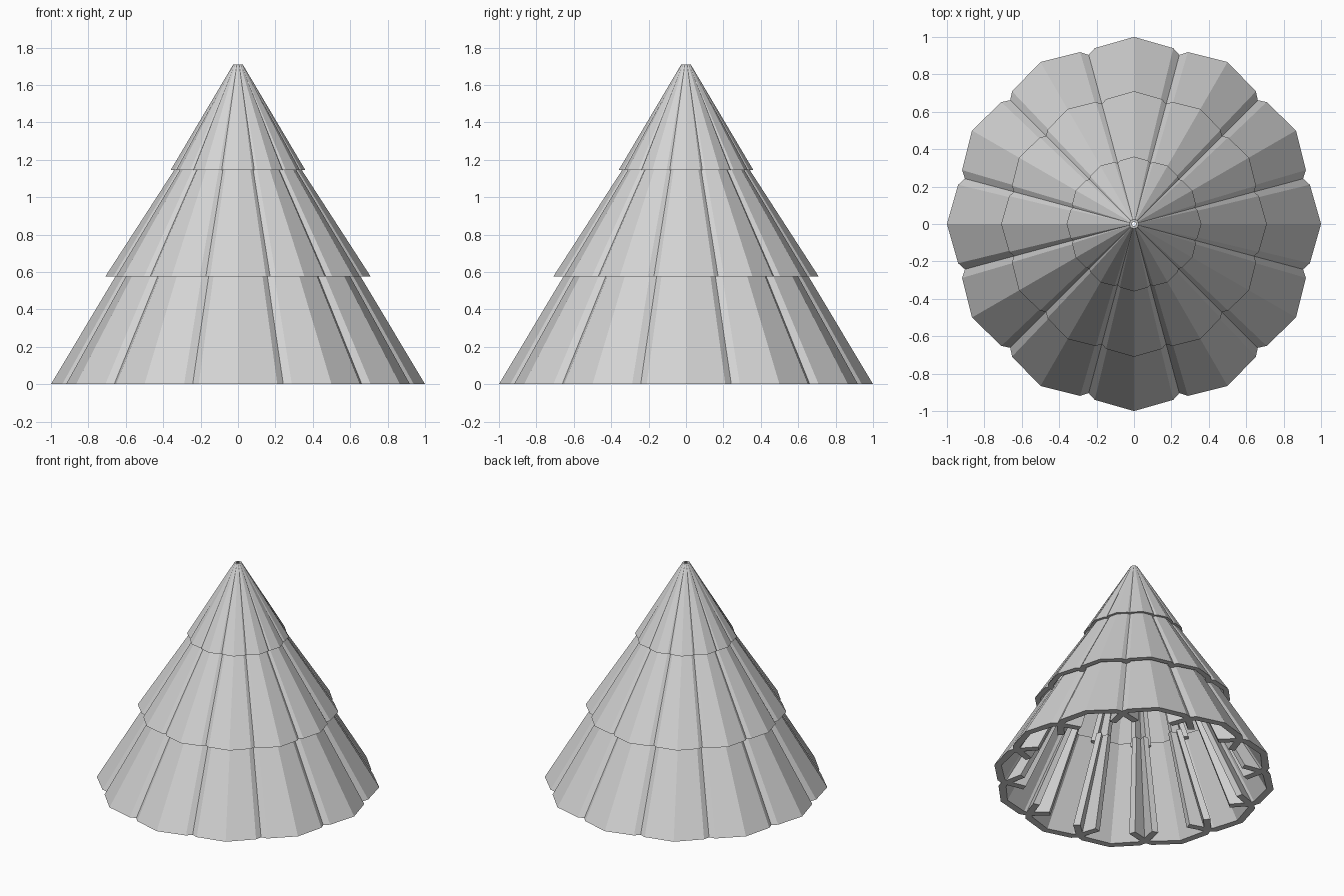
import bpy
import bmesh
import math
from mathutils import Matrix, Vector

PANELS = 12

if "Cube" in bpy.data.objects:
    bpy.data.objects.remove(bpy.data.objects["Cube"], do_unlink=True)

grey = bpy.data.materials.new("light grey")
grey.use_nodes = True
grey.diffuse_color = (0.65, 0.65, 0.65, 1)
grey.node_tree.nodes["Principled BSDF"].inputs["Base Color"].default_value = grey.diffuse_color


def panel_section(scale, z, width):
    """Skin and lining of one folded panel facing +y, with flaps curling inwards."""
    t = 0.012 + 0.036 * scale
    half = [(0.305, 0.74), (0.255, 0.89), (0.21, 0.94), (0, 1)]
    shift = [(-1, -0.25), (-0.95, -0.4), (-0.5, -1), (0, -1.05)]
    skin = [Vector((x * scale * width, y * scale, z)) for x, y in half]
    lining = [p + Vector((dx * t, dy * t, 0)) for p, (dx, dy) in zip(skin, shift)]
    return [line + [Vector((-p.x, p.y, z)) for p in reversed(line[:-1])]
            for line in (skin, lining)]


def add_panel(bm, bottom, top, angle):
    turn = Matrix.Rotation(angle, 4, 'Z')
    rings = [[[bm.verts.new(turn @ p) for p in line] for line in panel_section(*end)]
             for end in (bottom, top)]
    (skin_a, in_a), (skin_b, in_b) = rings
    last = len(skin_a) - 1
    for i in range(last):
        j = i + 1
        bm.faces.new((skin_a[i], skin_a[j], skin_b[j], skin_b[i]))
        bm.faces.new((in_a[j], in_a[i], in_b[i], in_b[j]))
        bm.faces.new((skin_a[j], skin_a[i], in_a[i], in_a[j]))
        bm.faces.new((skin_b[i], skin_b[j], in_b[j], in_b[i]))
    # Flap ends
    for i in (0, last):
        bm.faces.new((skin_a[i], skin_b[i], in_b[i], in_a[i]))


def add_tier(name, bottom, top):
    bm = bmesh.new()
    for k in range(PANELS):
        add_panel(bm, bottom, top, math.tau * k / PANELS)
    bmesh.ops.recalc_face_normals(bm, faces=bm.faces)
    mesh = bpy.data.meshes.new(name)
    bm.to_mesh(mesh)
    bm.free()
    mesh.materials.append(grey)
    tier = bpy.data.objects.new(name, mesh)
    bpy.context.collection.objects.link(tier)


# Each tier runs from (radius, height, panel width factor) at the hem to the same at its top
add_tier("lower_tier", (1.0, 0.0, 1), (0.635, 0.61, 0.95))
add_tier("middle_tier", (0.71, 0.575, 1), (0.325, 1.17, 0.92))
add_tier("upper_tier", (0.36, 1.145, 1), (0.025, 1.71, 0.9))
